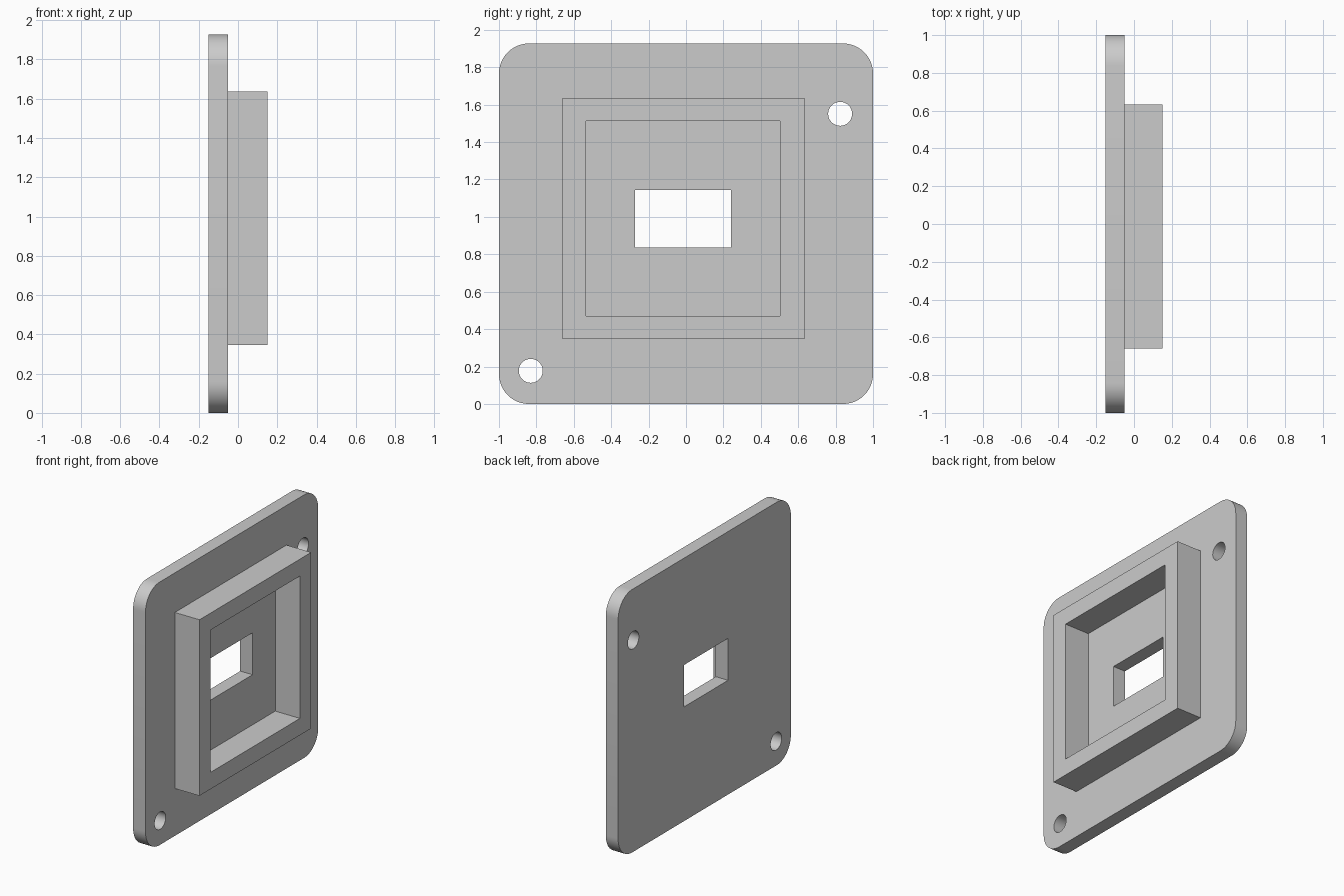
import bpy, bmesh
from math import sin, cos, pi, radians
from mathutils import Euler, Matrix

cube = bpy.data.objects.get("Cube")
if cube:
    bpy.data.objects.remove(cube, do_unlink=True)

grey = bpy.data.materials.new("plain grey")
grey.use_nodes = True
colour = (0.6, 0.6, 0.6, 1)
grey.diffuse_color = colour
grey.node_tree.nodes["Principled BSDF"].inputs["Base Color"].default_value = colour


def rectangle(y0, y1, z0, z1):
    return [(y0, z0), (y1, z0), (y1, z1), (y0, z1)]


def rounded_rectangle(y0, y1, z0, z1, r, steps=12):
    centres = [(y1 - r, z1 - r), (y0 + r, z1 - r), (y0 + r, z0 + r), (y1 - r, z0 + r)]
    return [(cy + r * cos(a), cz + r * sin(a))
            for q, (cy, cz) in enumerate(centres)
            for a in [(q + i / steps) * pi / 2 for i in range(steps + 1)]]


def circle(y, z, r, sides=40):
    return [(y + r * cos(2 * pi * i / sides), z + r * sin(2 * pi * i / sides))
            for i in range(sides)]


def slab(name, outlines, x0, x1):
    """Extrude an outline and its holes along x from x0 to x1."""
    curve = bpy.data.curves.new(name + " profile", "CURVE")
    curve.dimensions = "2D"
    curve.fill_mode = "BOTH"
    curve.extrude = (x1 - x0) / 2
    for points in outlines:
        spline = curve.splines.new("POLY")
        spline.points.add(len(points) - 1)
        for p, (y, z) in zip(spline.points, points):
            p.co = (y, z, 0, 1)
        spline.use_cyclic_u = True
    helper = bpy.data.objects.new(name + " profile", curve)
    mesh = bpy.data.meshes.new_from_object(helper)
    bpy.data.objects.remove(helper)
    bpy.data.curves.remove(curve)

    # Stand the profile upright, facing +x, and weld caps to walls
    upright = Euler((radians(90), 0, radians(90))).to_matrix().to_4x4()
    mesh.transform(Matrix.Translation(((x0 + x1) / 2, 0, 0)) @ upright)
    bm = bmesh.new()
    bm.from_mesh(mesh)
    bmesh.ops.remove_doubles(bm, verts=bm.verts, dist=1e-5)
    bmesh.ops.recalc_face_normals(bm, faces=bm.faces)
    bm.to_mesh(mesh)
    bm.free()
    mesh.materials.clear()
    mesh.materials.append(grey)

    obj = bpy.data.objects.new(name, mesh)
    bpy.context.collection.objects.link(obj)
    bpy.ops.object.select_all(action="DESELECT")
    obj.select_set(True)
    bpy.context.view_layer.objects.active = obj
    bpy.ops.object.shade_smooth_by_angle(angle=radians(30))
    return obj


# Rounded mounting plate with a window and two screw holes
slab("mounting_plate",
     [rounded_rectangle(-1, 1, 0, 1.927, 0.16),
      rectangle(-0.273, 0.24, 0.837, 1.144),
      circle(0.824, 1.551, 0.064),
      circle(-0.83, 0.177, 0.064)],
     -0.15, -0.05)

# Raised square frame around the window
slab("raised_frame",
     [rectangle(-0.66, 0.633, 0.347, 1.637),
      rectangle(-0.535, 0.503, 0.47, 1.513)],
     -0.05, 0.15)
